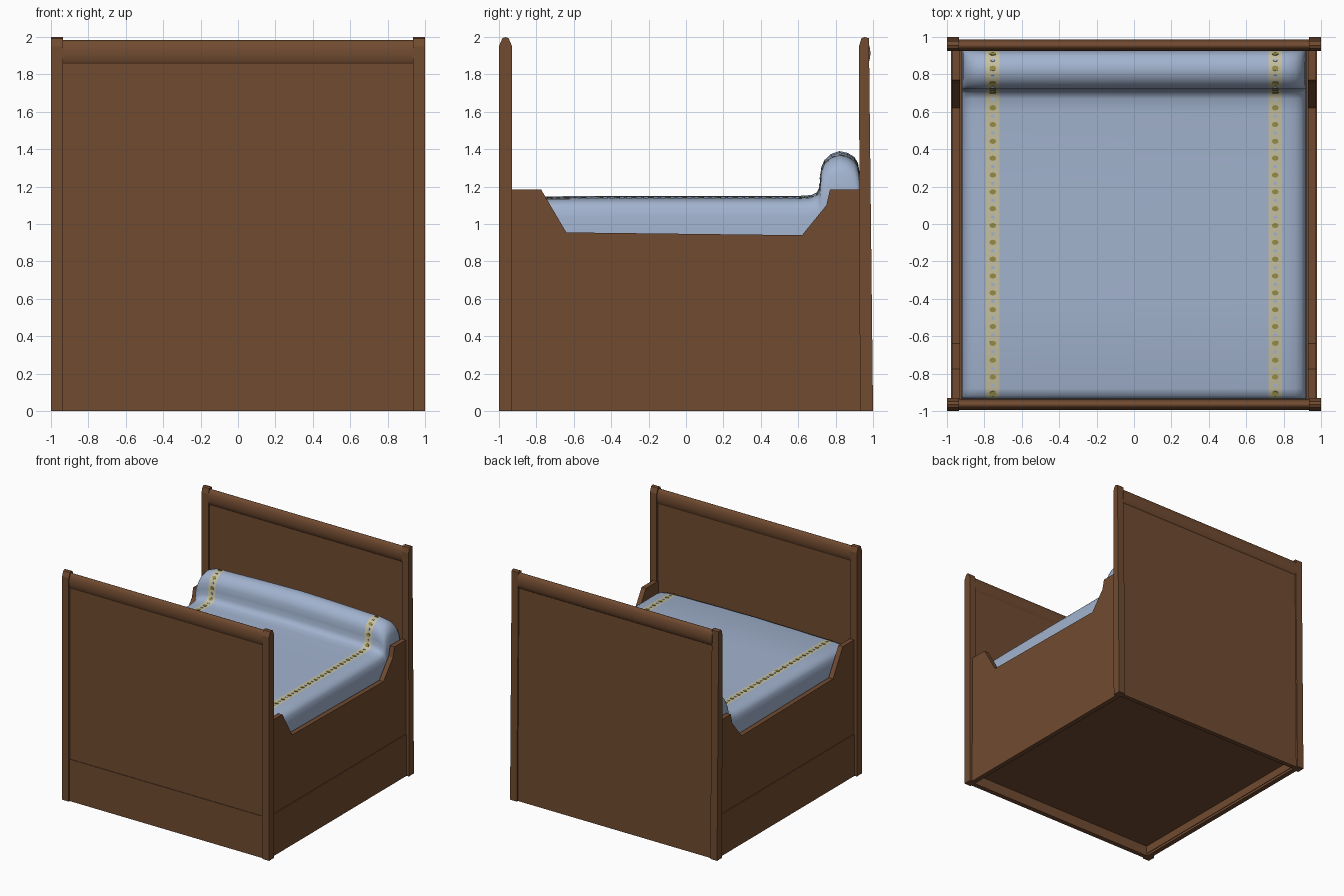
import bpy, bmesh, math
from mathutils import Vector

if "Cube" in bpy.data.objects:
    bpy.data.objects.remove(bpy.data.objects["Cube"])


def material(name, rgb):
    m = bpy.data.materials.new(name)
    m.diffuse_color = (*rgb, 1)
    m.use_nodes = True
    m.node_tree.nodes["Principled BSDF"].inputs["Base Color"].default_value = m.diffuse_color
    return m


WOOD = material("brown wood", (0.165, 0.070, 0.030))
BLUE = material("blue blanket", (0.36, 0.45, 0.62))
CREAM = material("cream stripe", (0.56, 0.53, 0.36))
OCHRE = material("ochre dots", (0.30, 0.26, 0.06))


def finish(name, bm, mats, smooth=None):
    bmesh.ops.recalc_face_normals(bm, faces=bm.faces)
    me = bpy.data.meshes.new(name)
    bm.to_mesh(me)
    bm.free()
    ob = bpy.data.objects.new(name, me)
    bpy.context.collection.objects.link(ob)
    for m in mats:
        me.materials.append(m)
    if smooth:
        bpy.ops.object.select_all(action='DESELECT')
        ob.select_set(True)
        bpy.context.view_layer.objects.active = ob
        bpy.ops.object.shade_smooth_by_angle(angle=math.radians(smooth))
    return ob


def extrude_x(name, profile, x0, x1, smooth=None):
    """Extrude a (y, z) profile from x0 to x1."""
    bm = bmesh.new()
    face = bm.faces.new([bm.verts.new((x0, y, z)) for y, z in profile])
    ext = bmesh.ops.extrude_face_region(bm, geom=[face])["geom"]
    verts = [g for g in ext if isinstance(g, bmesh.types.BMVert)]
    bmesh.ops.translate(bm, verts=verts, vec=(x1 - x0, 0, 0))
    return finish(name, bm, [WOOD], smooth)


def box(name, x0, x1, y0, y1, z0, z1):
    return extrude_x(name, [(y0, z0), (y1, z0), (y1, z1), (y0, z1)], x0, x1)


def ellipse(cy, cz, ry, rz, n=20):
    return [(cy + ry * math.cos(2 * math.pi * i / n),
             cz + rz * math.sin(2 * math.pi * i / n)) for i in range(n)]


# corner posts and side boards, mirrored left and right
front_post = [(-1, 0), (-0.93, 0), (-0.93, 1.95), (-0.948, 1.993),
              (-0.965, 2.0), (-0.982, 1.993), (-1, 1.95)]
back_post = [(0.93, 0), (1.0, 0), (0.978, 1.993), (0.955, 2.0),
             (0.938, 1.993), (0.925, 1.95)]
side_board = [(-0.95, 0.02), (0.95, 0.02), (0.95, 1.185), (0.77, 1.185),
              (0.75, 1.10), (0.62, 0.94), (-0.64, 0.955), (-0.775, 1.185),
              (-0.95, 1.185)]
for side, s in (("left", -1), ("right", 1)):
    extrude_x(side + "_front_post", front_post, s * 0.935, s * 1.0)
    extrude_x(side + "_back_post", back_post, s * 0.935, s * 1.0)
    extrude_x(side + "_side_board", side_board, s * 0.93, s * 0.972)
    box(side + "_lower_side_plank", s * 0.935, s * 0.978, -0.95, 0.95, 0, 0.365)

# end boards with rounded top rails
box("front_panel", -0.95, 0.95, -0.982, -0.947, 0.01, 1.93)
box("front_lower_plank", -0.95, 0.95, -0.987, -0.945, 0, 0.365)
extrude_x("back_panel", [(0.945, 0), (0.985, 0), (0.968, 1.93), (0.94, 1.93)],
          -0.95, 0.95)
extrude_x("front_rail", ellipse(-0.965, 1.913, 0.03, 0.07), -0.94, 0.94, 50)
extrude_x("back_rail", ellipse(0.955, 1.913, 0.031, 0.07), -0.94, 0.94, 50)
# raised floor underneath
box("floor", -0.94, 0.94, -0.95, 0.95, 0.09, 0.13)

# blanket over mattress and bolster: lengthwise profile times cross-section
BASE = 0.9
LENGTH = [(-0.935, 0.9), (-0.933, 1.11), (-0.92, 1.135), (-0.88, 1.147),
          (-0.4, 1.15), (0.2, 1.15), (0.6, 1.15), (0.67, 1.155), (0.70, 1.17),
          (0.714, 1.20), (0.718, 1.25), (0.722, 1.30), (0.74, 1.342),
          (0.775, 1.374), (0.82, 1.39), (0.865, 1.38), (0.90, 1.358),
          (0.92, 1.325), (0.929, 1.27), (0.932, 0.9)]
HALF = [(0, 1.0), (0.35, 0.985), (0.72, 0.96), (0.79, 0.955), (0.83, 0.94),
        (0.865, 0.91), (0.895, 0.85), (0.912, 0.75), (0.92, 0.55), (0.922, 0)]
CROSS = [(-x, f) for x, f in HALF[:0:-1]] + HALF
bm = bmesh.new()
grid = [[bm.verts.new((x, y, BASE + (z - BASE) * f)) for x, f in CROSS]
        for y, z in LENGTH]
for a, b in zip(grid, grid[1:]):
    for i in range(len(CROSS) - 1):
        f = bm.faces.new((a[i], a[i + 1], b[i + 1], b[i]))
        mid = abs(CROSS[i][0] + CROSS[i + 1][0]) / 2
        f.material_index = 1 if 0.72 < mid < 0.79 else 0
bmesh.ops.remove_doubles(bm, verts=bm.verts, dist=1e-5)
bmesh.ops.holes_fill(bm, edges=[e for e in bm.edges if e.is_boundary], sides=0)
blanket = finish("blanket", bm, [BLUE, CREAM], 60)
# crisp crease down the middle
me = blanket.data
for e in me.edges:
    if all(abs(me.vertices[v].co.x) < 1e-4 for v in e.vertices):
        e.use_edge_sharp = True

# dots along each stripe, alternating ochre and blue, following the surface
bm = bmesh.new()
path = [Vector((0, y, BASE + (z - BASE) * 0.9575)) for y, z in LENGTH[2:-2]]
step, k, travelled = 0.045, 0, 0.0
for p, q in zip(path, path[1:]):
    seg = (q - p).length
    t = (q - p).normalized()
    n = Vector((0, -t.z, t.y))
    while (k + 0.3) * step < travelled + seg:
        c = p + t * ((k + 0.3) * step - travelled) + n * 0.004
        r = 0.018 if k % 2 == 0 else 0.011
        for s in (-1, 1):
            ring = [bm.verts.new(c + Vector((s * 0.755, 0, 0))
                                 + Vector((1, 0, 0)) * r * math.cos(i * math.pi / 4)
                                 + t * r * 0.8 * math.sin(i * math.pi / 4))
                    for i in range(8)]
            face = bm.faces.new(ring)
            face.material_index = k % 2
            ext = bmesh.ops.extrude_face_region(bm, geom=[face])["geom"]
            bmesh.ops.translate(bm, vec=n * -0.005, verts=[
                g for g in ext if isinstance(g, bmesh.types.BMVert)])
        k += 1
    travelled += seg
finish("stripe_dots", bm, [OCHRE, BLUE])
